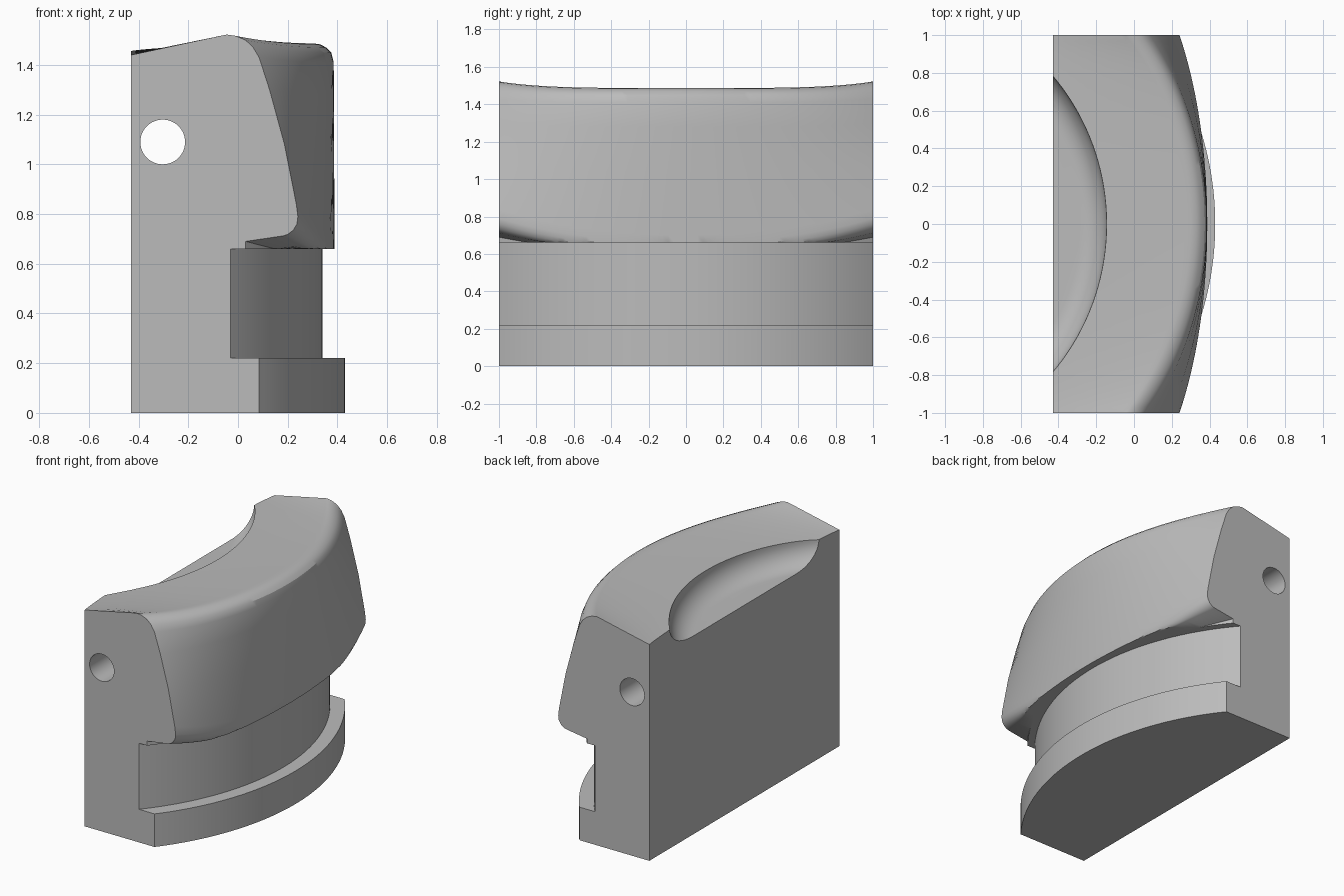
import bpy, bmesh, math

if "Cube" in bpy.data.objects:
    bpy.data.objects.remove(bpy.data.objects["Cube"])

grey = bpy.data.materials.new("plain grey")
grey.use_nodes = True
grey.diffuse_color = (0.5, 0.5, 0.5, 1)
grey.node_tree.nodes["Principled BSDF"].inputs["Base Color"].default_value = (0.5, 0.5, 0.5, 1)


def make_object(name, rings):
    """Loft closed rings of equal length and cap both ends."""
    bm = bmesh.new()
    loops = [[bm.verts.new(p) for p in ring] for ring in rings]
    n = len(loops[0])
    for a, b in zip(loops, loops[1:]):
        for i in range(n):
            j = (i + 1) % n
            bm.faces.new((a[i], a[j], b[j], b[i]))
    bm.faces.new(loops[0])
    bm.faces.new(loops[-1])
    bmesh.ops.recalc_face_normals(bm, faces=bm.faces)
    mesh = bpy.data.meshes.new(name)
    bm.to_mesh(mesh)
    bm.free()
    mesh.materials.append(grey)
    obj = bpy.data.objects.new(name, mesh)
    bpy.context.collection.objects.link(obj)
    return obj


# Section outline: x, z at the end faces, then x, z at the middle
SECTION = [
    (-.43, 1.44, -.43, 1.465), (-.07, 1.517, .27, 1.485),
    (-.045, 1.522, .30, 1.487), (-.01, 1.517, .33, 1.483),
    (.03, 1.50, .355, 1.47), (.06, 1.472, .375, 1.45), (.085, 1.43, .385, 1.41),
    (.127, 1.30, .386, 1.28), (.187, 1.08, .387, 1.03), (.235, .838, .388, .70),
    (.241, .79, .388, .66), (.237, .76, .3875, .635), (.222, .735, .387, .62),
    (.20, .718, .3865, .61), (.18, .712, .386, .605), (.03, .69, .385, .60),
    (.03, .66, .384, .56), (-.03, .66, .34, .66), (-.03, .22, .34, .22),
    (.085, .22, .43, .22), (.085, 0, .43, 0), (-.43, 0, -.43, 0),
]
ARC = 1.58


def sag(y):
    return ARC - math.sqrt(ARC * ARC - y * y)


def section_at(y):
    s = sag(y) / sag(1)
    ring = []
    for xe, ze, xm, zm in SECTION:
        t = s * s if ze > 1.2 else s
        z = zm + (ze - zm) * t
        if ze >= .66:
            z = max(z, .66)
        ring.append((xm + (xe - xm) * s, y, z))
    return ring


STEPS = 64
body = make_object("curved_block", [section_at(-1 + 2 * i / STEPS) for i in range(STEPS + 1)])


def circle(cx, cy, r, n):
    return [(cx + r * math.cos(2 * math.pi * i / n), cy + r * math.sin(2 * math.pi * i / n))
            for i in range(n)]


# Shallow scoop in the top, with a rounded wall
FLOOR, FILLET, RIM = 1.32, .14, 1.223
levels = [(RIM - FILLET + FILLET * math.sin(a), FLOOR + FILLET * (1 - math.cos(a)))
          for a in (math.pi / 2 * k / 10 for k in range(11))]
levels.append((RIM, 1.8))
scoop = make_object("scoop_cutter",
                    [[(x, y, z) for x, y in circle(-1.368, 0, r, 160)] for r, z in levels])

# Round hole through the whole length
hole = make_object("hole_cutter",
                   [[(x, y, z) for x, z in circle(-.303, 1.09, .09, 48)] for y in (-1.2, 1.2)])

bpy.context.view_layer.objects.active = body
for cutter in (scoop, hole):
    cutter.hide_render = True
    cut = body.modifiers.new("cut", "BOOLEAN")
    cut.operation = "DIFFERENCE"
    cut.solver = "EXACT"
    cut.object = cutter
    bpy.ops.object.modifier_apply(modifier=cut.name)
    bpy.data.objects.remove(cutter)

# Smooth curves, crisp edges
bpy.ops.object.select_all(action="DESELECT")
body.select_set(True)
bpy.ops.object.shade_smooth_by_angle(angle=math.radians(30))
